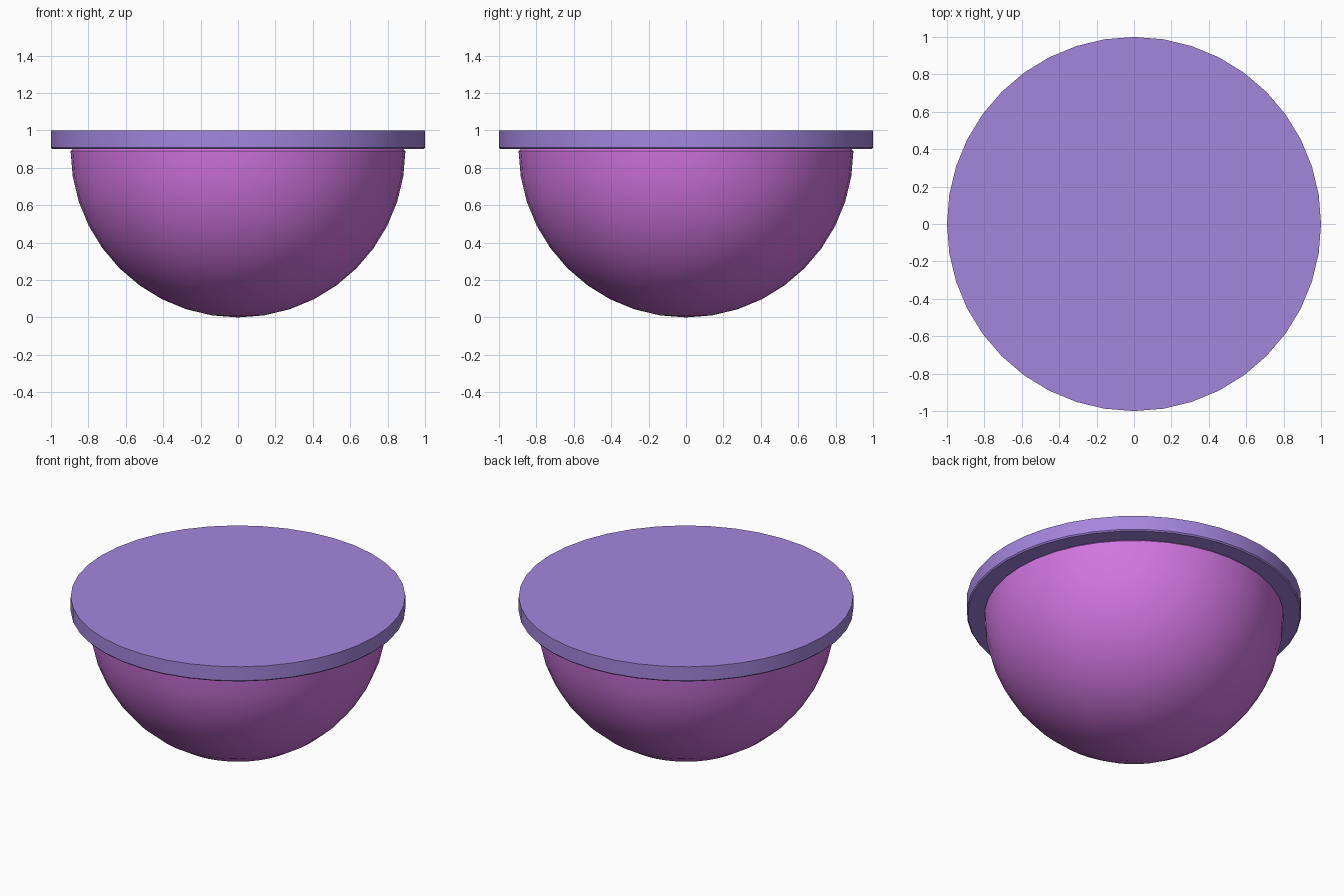
import bpy
import math

if "Cube" in bpy.data.objects:
    bpy.data.objects.remove(bpy.data.objects["Cube"])

SIDES = 40


def material(name, color):
    mat = bpy.data.materials.new(name)
    mat.diffuse_color = (*color, 1.0)
    mat.use_nodes = True
    mat.node_tree.nodes["Principled BSDF"].inputs["Base Color"].default_value = mat.diffuse_color
    return mat


def lathe(name, profile, mat):
    """Revolve (radius, z) points, listed bottom to top, around z; ends at radius 0 are poles."""
    verts, rings, faces = [], [], []
    for r, z in profile:
        count = 1 if r < 1e-6 else SIDES
        rings.append(list(range(len(verts), len(verts) + count)))
        for i in range(count):
            a = 2 * math.pi * i / SIDES
            verts.append((r * math.cos(a), r * math.sin(a), z))
    for low, high in zip(rings, rings[1:]):
        for i in range(SIDES):
            j = (i + 1) % SIDES
            if len(low) == 1:
                faces.append((low[0], high[j], high[i]))
            elif len(high) == 1:
                faces.append((low[i], low[j], high[0]))
            else:
                faces.append((low[i], low[j], high[j], high[i]))
    # flat caps where the profile does not end on the axis
    if len(rings[0]) > 1:
        faces.append(rings[0][::-1])
    if len(rings[-1]) > 1:
        faces.append(rings[-1])
    mesh = bpy.data.meshes.new(name)
    mesh.from_pydata(verts, [], faces)
    mesh.materials.append(mat)
    obj = bpy.data.objects.new(name, mesh)
    bpy.context.collection.objects.link(obj)
    bpy.ops.object.select_all(action='DESELECT')
    obj.select_set(True)
    bpy.context.view_layer.objects.active = obj
    bpy.ops.object.shade_smooth_by_angle(angle=math.radians(30))
    return obj


# Hemispherical bowl with a small bevelled rim
R = 0.895
bowl_profile = [(R * math.sin(math.radians(9 * k)), R - R * math.cos(math.radians(9 * k)))
                for k in range(11)]
bowl_profile[-1] = (R, 0.89)
bowl_profile.append((0.885, 0.90))
lathe("bowl", bowl_profile, material("bowl_pink", (0.64, 0.18, 0.75)))

# Flat lid disc with a slightly bevelled lower edge
lathe("lid", [(0.993, 0.90), (1.0, 0.908), (1.0, 1.0)],
      material("lid_violet", (0.37, 0.24, 0.73)))
